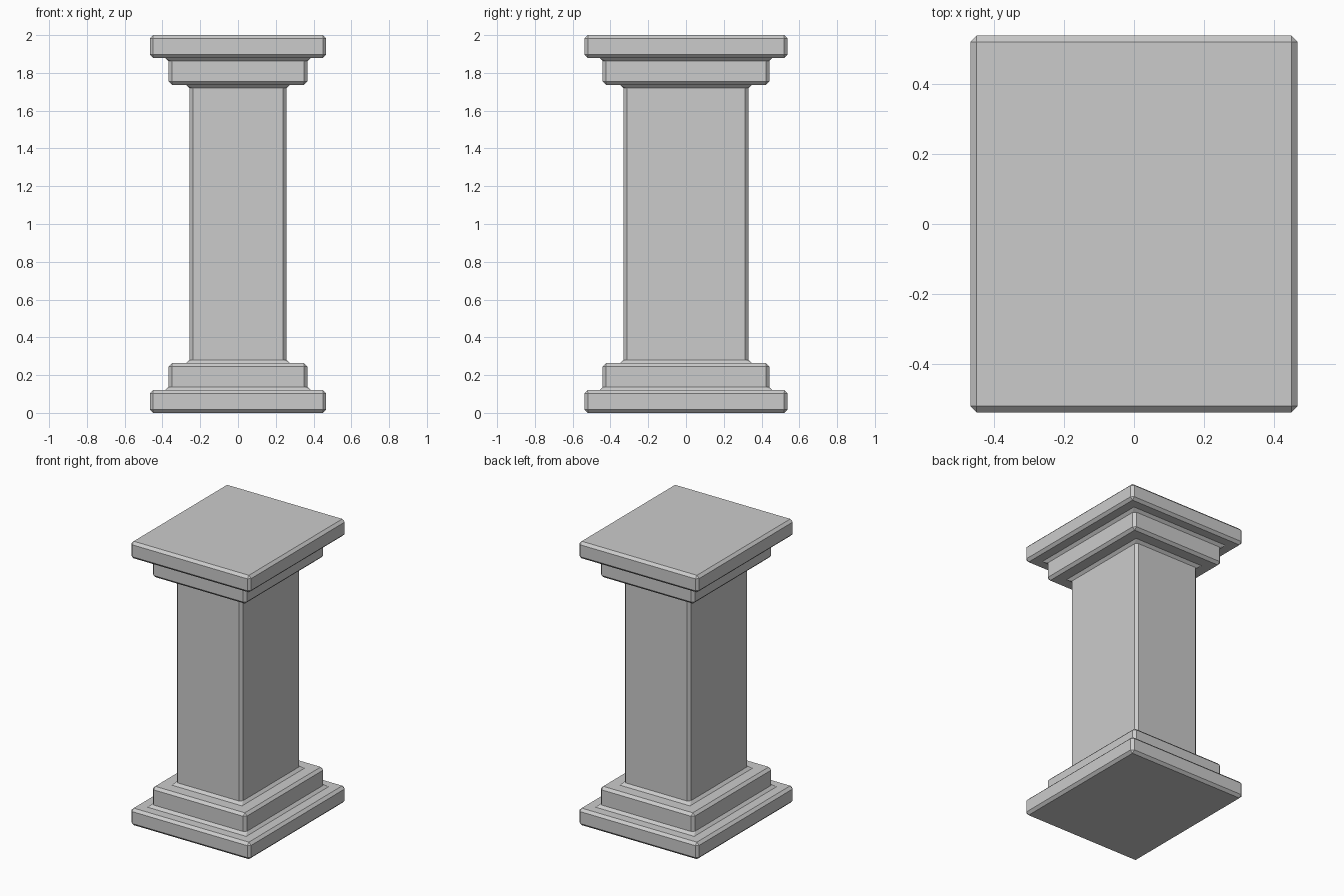
import bpy, bmesh

if "Cube" in bpy.data.objects:
    bpy.data.objects.remove(bpy.data.objects["Cube"])

# Stepped outline: (half width x, half depth y, height z) from the foot to mid-height
lower = [
    (0.467, 0.538, 0.0), (0.467, 0.538, 0.12),     # bottom slab
    (0.367, 0.441, 0.12), (0.367, 0.441, 0.263),   # second step
    (0.257, 0.33, 0.263),                          # shaft
]
# The capital mirrors the base
outline = lower + [(x, y, 2.0 - z) for x, y, z in reversed(lower)]

# Stack rectangular rings and skin them
bm = bmesh.new()
rings = [[bm.verts.new((sx * x, sy * y, z))
          for sx, sy in ((-1, -1), (1, -1), (1, 1), (-1, 1))]
         for x, y, z in outline]
for a, b in zip(rings, rings[1:]):
    for i in range(4):
        j = (i + 1) % 4
        bm.faces.new((a[i], a[j], b[j], b[i]))
bm.faces.new(rings[0][::-1])
bm.faces.new(rings[-1])
bmesh.ops.recalc_face_normals(bm, faces=bm.faces)

mesh = bpy.data.meshes.new("pillar")
bm.to_mesh(mesh)
bm.free()
pillar = bpy.data.objects.new("pillar", mesh)
bpy.context.collection.objects.link(pillar)

# Flat chamfer on every outer and inner corner
chamfer = pillar.modifiers.new("chamfer", "BEVEL")
chamfer.width = 0.018
chamfer.segments = 1
chamfer.limit_method = "ANGLE"
